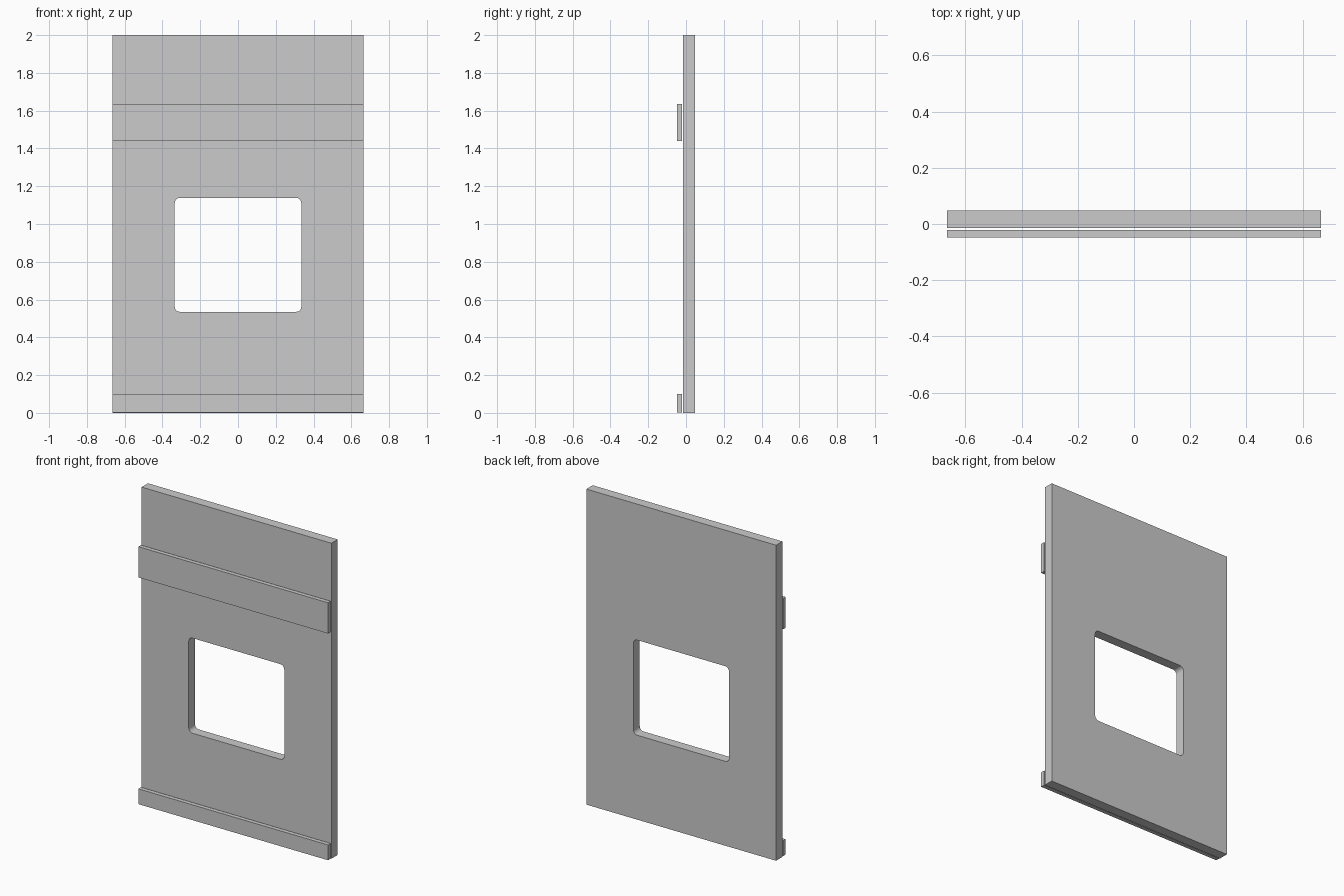
import bpy
import bmesh
import math

if "Cube" in bpy.data.objects:
    bpy.data.objects.remove(bpy.data.objects["Cube"])

HALF_W = 0.665


def mesh_object(name, bm):
    bmesh.ops.recalc_face_normals(bm, faces=bm.faces)
    mesh = bpy.data.meshes.new(name)
    bm.to_mesh(mesh)
    bm.free()
    obj = bpy.data.objects.new(name, mesh)
    bpy.context.collection.objects.link(obj)
    return obj


def rounded_rect(x, z0, z1, r, steps=5):
    """Outline in the xz plane, counter-clockwise from the right-top corner."""
    pts = []
    centres = [(x - r, z1 - r), (r - x, z1 - r), (r - x, z0 + r), (x - r, z0 + r)]
    for q, (cx, cz) in enumerate(centres):
        for i in range(steps + 1):
            a = math.pi / 2 * (q + i / steps)
            pts.append((cx + r * math.cos(a), cz + r * math.sin(a)))
    return pts


def slab(name, outlines, y0, y1):
    """Extrude an outline (with optional hole outlines) from y0 to y1."""
    bm = bmesh.new()
    edges = []
    for pts in outlines:
        vs = [bm.verts.new((x, y0, z)) for x, z in pts]
        edges += [bm.edges.new((v, vs[(i + 1) % len(vs)])) for i, v in enumerate(vs)]
    bmesh.ops.triangle_fill(bm, edges=edges, use_beauty=True, normal=(0, -1, 0))
    geo = bmesh.ops.extrude_face_region(bm, geom=bm.faces[:], use_keep_orig=True)["geom"]
    moved = [g for g in geo if isinstance(g, bmesh.types.BMVert)]
    bmesh.ops.translate(bm, verts=moved, vec=(0, y1 - y0, 0))
    bmesh.ops.dissolve_limit(bm, angle_limit=0.01, verts=bm.verts[:], edges=bm.edges[:])
    return mesh_object(name, bm)


def rect(z0, z1):
    return [(-HALF_W, z0), (HALF_W, z0), (HALF_W, z1), (-HALF_W, z1)]


# Main panel with rounded window opening
slab("panel", [rect(0, 2), rounded_rect(0.335, 0.535, 1.138, 0.027)], -0.015, 0.048)

# Front rails, standing slightly clear of the panel
for name, z0, z1 in (("upper_rail", 1.44, 1.635), ("lower_rail", 0.003, 0.10)):
    slab(name, [rect(z0, z1)], -0.048, -0.022)
